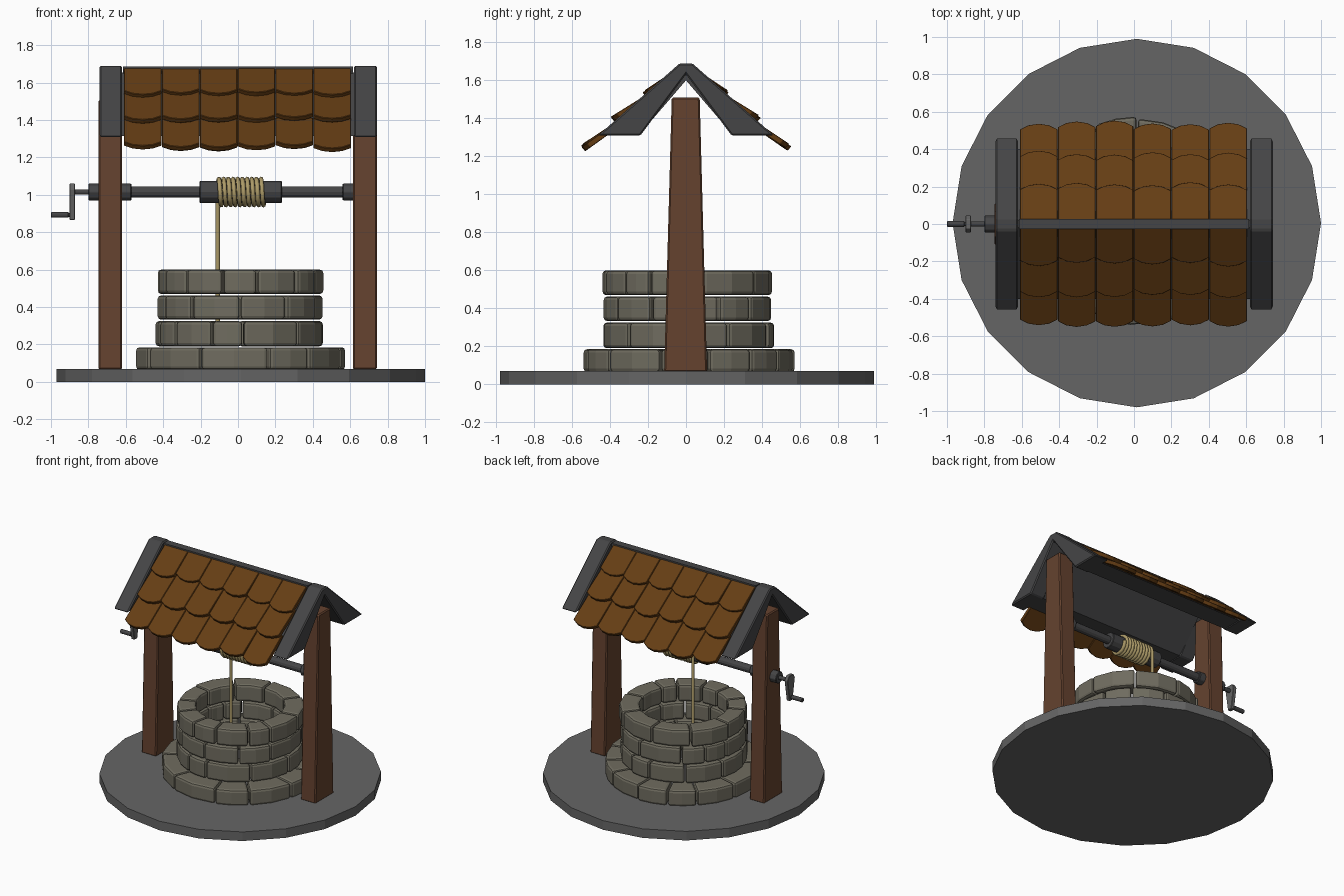
import bpy, bmesh, math, random
from mathutils import Vector, Matrix

if "Cube" in bpy.data.objects:
    bpy.data.objects.remove(bpy.data.objects["Cube"])

random.seed(4)


def material(name, rgb):
    m = bpy.data.materials.new(name)
    m.diffuse_color = (*rgb, 1)
    m.use_nodes = True
    m.node_tree.nodes["Principled BSDF"].inputs["Base Color"].default_value = m.diffuse_color
    return m


STONE = material("stone", (0.16, 0.15, 0.115))
WOOD = material("wood", (0.13, 0.055, 0.028))
TILE = material("roof_tile", (0.13, 0.047, 0.007))
ROPE = material("rope", (0.42, 0.33, 0.14))
IRON = material("dark_grey", (0.06, 0.06, 0.062))
GROUND = material("ground", (0.13, 0.13, 0.13))


def add_object(name, bm, mat, bevel=0.0, segments=1):
    bmesh.ops.recalc_face_normals(bm, faces=bm.faces)
    me = bpy.data.meshes.new(name)
    bm.to_mesh(me)
    bm.free()
    me.materials.append(mat)
    ob = bpy.data.objects.new(name, me)
    bpy.context.collection.objects.link(ob)
    if bevel:
        mod = ob.modifiers.new("bevel", 'BEVEL')
        mod.width, mod.segments = bevel, segments
        mod.limit_method, mod.angle_limit = 'ANGLE', math.radians(40)
    return ob


def loft(bm, start, end):
    """Closed solid between two matching outlines."""
    a = [bm.verts.new(p) for p in start]
    b = [bm.verts.new(p) for p in end]
    n = len(a)
    bm.faces.new(a[::-1])
    bm.faces.new(b)
    for i in range(n):
        bm.faces.new((a[i], a[(i + 1) % n], b[(i + 1) % n], b[i]))


def extrude_x(name, profile, x0, x1, mat, bevel=0.0):
    bm = bmesh.new()
    loft(bm, [(x0, y, z) for y, z in profile], [(x1, y, z) for y, z in profile])
    return add_object(name, bm, mat, bevel)


def rod_x(name, x0, x1, r, z, mat, sides=12):
    prof = [(r * math.cos(2 * math.pi * i / sides), z + r * math.sin(2 * math.pi * i / sides))
            for i in range(sides)]
    return extrude_x(name, prof, x0, x1, mat, 0.004)


# Ground disc
bm = bmesh.new()
disc = [(0.015 + 0.985 * math.cos(i * math.pi / 10), 0.005 + 0.985 * math.sin(i * math.pi / 10))
        for i in range(20)]
loft(bm, [(x, y, 0) for x, y in disc], [(x, y, 0.07) for x, y in disc])
add_object("ground_disc", bm, GROUND)


# Stone courses made of uneven curved blocks
def stone_ring(name, r_in, r_out, z0, z1, count, phase):
    bm = bmesh.new()
    weights = [random.uniform(0.6, 1.35) for _ in range(count)]
    total, a = sum(weights), phase
    for w in weights:
        span = w / total * 2 * math.pi
        gap = 0.004
        ro = r_out + random.uniform(-0.008, 0.008)
        angles = [a + t * span for t in (0, 0.5, 1)]
        outer, inner = [], []
        for k, t in enumerate(angles):
            sign = 1 - k
            outer.append((ro * math.cos(t + sign * gap / ro), ro * math.sin(t + sign * gap / ro)))
            inner.append((r_in * math.cos(t + sign * gap / r_in), r_in * math.sin(t + sign * gap / r_in)))
        ring = [(0.012 + x, 0.012 + y) for x, y in outer + inner[::-1]]
        loft(bm, [(x, y, z0) for x, y in ring], [(x, y, z1) for x, y in ring])
        a += span
    add_object(name, bm, STONE, 0.018, 2)


stone_ring("base_stones", 0.37, 0.555, 0.065, 0.185, 12, 0.2)
for i, (z0, z1) in enumerate([(0.19, 0.325), (0.333, 0.462), (0.47, 0.6)]):
    stone_ring(f"wall_stones_{i + 1}", 0.31, 0.447, z0, z1, 11, 0.5 + 0.9 * i)

# Tapered posts and gable rafters at both ends
half = [(0.033, 1.69), (0.463, 1.31), (0.24, 1.31)]
rafter = half + [(0, 1.632)] + [(-y, z) for y, z in half[::-1]]
for side, x0, x1 in (("left", -0.745, -0.62), ("right", 0.615, 0.742)):
    extrude_x(f"{side}_post", [(-0.115, 0.065), (0.111, 0.065), (0.072, 1.51), (-0.075, 1.51)],
              x0, x1, WOOD, 0.008)
    extrude_x(f"{side}_rafter", rafter, x0 + 0.005, x1, IRON, 0.008)

# Roof boards and ridge strip
half = [(0.02, 1.655), (0.40, 1.315), (0.245, 1.315)]
extrude_x("roof_boards", half + [(0, 1.6)] + [(-y, z) for y, z in half[::-1]], -0.63, 0.63, IRON)
extrude_x("ridge_strip", [(-0.028, 1.64), (0.028, 1.64), (0.028, 1.685), (-0.028, 1.685)],
          -0.615, 0.615, IRON)

# Overlapping scalloped tiles: three rows of six on each slope
down, normal = Vector((0, 0.749, -0.662)), Vector((0, 0.662, 0.749))
bm = bmesh.new()
for flip in (1, -1):
    for s0, s1, lift in ((0.0, 0.235, 0.012), (0.19, 0.445, 0.022), (0.4, 0.665, 0.016)):
        for c in range(6):
            x = -0.609 + 0.2025 * c
            end = s1 + random.uniform(-0.012, 0.012)
            rise = lift + random.uniform(-0.006, 0.006)
            shape = [(0, s0), (0.2, s0), (0.2, end - 0.032), (0.155, end - 0.006),
                     (0.1, end + 0.004), (0.045, end - 0.006), (0, end - 0.032)]
            top, bottom = [], []
            for u, s in shape:
                h = -0.016 + (rise + 0.016) * (s - s0) / (s1 - s0)
                for out, hh in ((top, h), (bottom, h - 0.03)):
                    p = Vector((x + u, 0.033, 1.69)) + down * s + normal * hh
                    out.append((p.x, flip * p.y, p.z))
            loft(bm, bottom, top)
add_object("roof_tiles", bm, TILE, 0.003)

# Winch axle, collars, drum and crank
Z = 1.015
rod_x("axle", -0.79, 0.63, 0.03, Z, IRON)
rod_x("left_outer_collar", -0.80, -0.74, 0.046, Z, IRON, 8)
rod_x("left_inner_collar", -0.63, -0.57, 0.046, Z, IRON, 8)
rod_x("right_inner_collar", 0.56, 0.625, 0.046, Z, IRON, 8)
rod_x("drum", -0.205, 0.235, 0.06, Z, IRON)
rod_x("crank_shaft", -0.885, -0.79, 0.016, Z, IRON, 8)
extrude_x("crank_arm", [(-0.018, 0.865), (0.018, 0.865), (0.045, 1.03), (0.025, 1.06),
                        (-0.025, 1.06), (-0.045, 1.03)], -0.9, -0.872, GROUND, 0.003)
rod_x("crank_pin", -0.95, -0.88, 0.012, 0.893, IRON, 8)
rod_x("crank_grip", -1.0, -0.905, 0.017, 0.893, IRON, 8)

# Rope wound on the drum, then hanging into the well
turns, step = 10, 12
path = [(-0.108, 0.07, 0.3)]
for i in range(turns * step + 1):
    t = 2 * math.pi * i / step
    path.append((-0.108 + 0.25 * i / (turns * step), 0.07 * math.cos(t), Z + 0.07 * math.sin(t)))
cu = bpy.data.curves.new("rope", 'CURVE')
cu.dimensions = '3D'
cu.bevel_depth, cu.bevel_resolution, cu.use_fill_caps = 0.0125, 1, True
sp = cu.splines.new('POLY')
sp.points.add(len(path) - 1)
for pt, co in zip(sp.points, path):
    pt.co = (*co, 1)
cu.materials.append(ROPE)
rope = bpy.data.objects.new("rope", cu)
bpy.context.collection.objects.link(rope)
